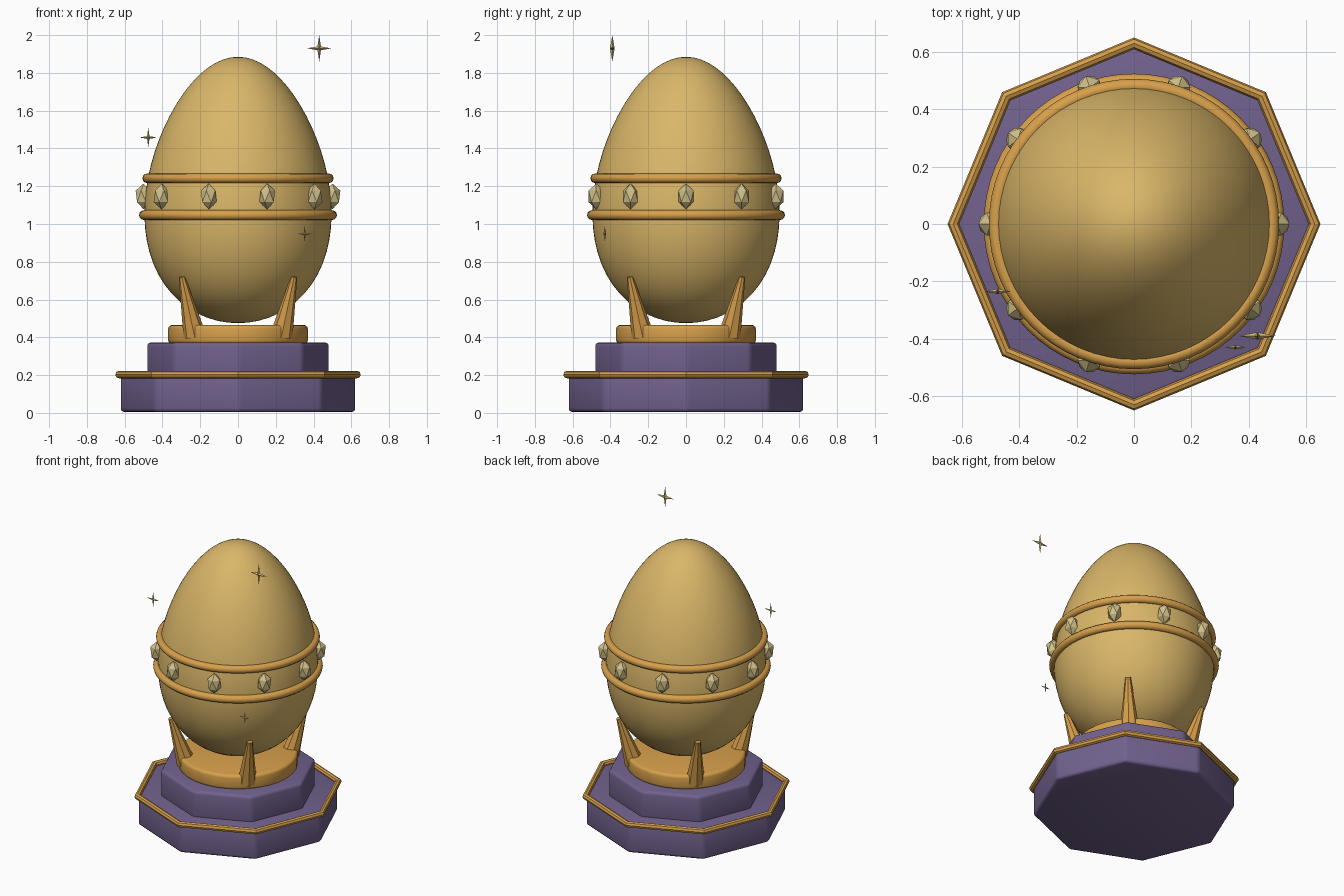
import bpy, bmesh
from math import sin, cos, pi, radians
from mathutils import Vector

if "Cube" in bpy.data.objects:
    bpy.data.objects.remove(bpy.data.objects["Cube"])


def material(name, colour):
    m = bpy.data.materials.new(name)
    m.use_nodes = True
    m.diffuse_color = (*colour, 1)
    m.node_tree.nodes["Principled BSDF"].inputs["Base Color"].default_value = (*colour, 1)
    return m


SHELL = material("pale gold shell", (0.70, 0.47, 0.14))
TRIM = material("warm gold trim", (0.68, 0.35, 0.07))
PURPLE = material("dusty purple", (0.165, 0.12, 0.265))
GEM = material("pale gem", (0.64, 0.53, 0.25))
SPARK = material("sparkle gold", (0.62, 0.48, 0.18))


def finish(name, mat, smooth=None):
    ob = bpy.context.object
    ob.name = name
    ob.data.materials.clear()
    ob.data.materials.append(mat)
    if smooth:
        bpy.ops.object.shade_smooth_by_angle(angle=radians(smooth))
    return ob


def mesh_object(name, bm, mat, smooth=None):
    bmesh.ops.recalc_face_normals(bm, faces=bm.faces[:])
    me = bpy.data.meshes.new(name)
    bm.to_mesh(me)
    bm.free()
    ob = bpy.data.objects.new(name, me)
    bpy.context.collection.objects.link(ob)
    bpy.ops.object.select_all(action='DESELECT')
    ob.select_set(True)
    bpy.context.view_layer.objects.active = ob
    return finish(name, mat, smooth)


def tier(name, sides, radius, low, high, bevel, mat):
    """Bevelled prism with a corner on the x axis."""
    bm = bmesh.new()
    ring = [bm.verts.new((radius * cos(2 * pi * i / sides), radius * sin(2 * pi * i / sides), low))
            for i in range(sides)]
    base = bm.faces.new(ring)
    top = bmesh.ops.extrude_face_region(bm, geom=[base])["geom"]
    for v in top:
        if isinstance(v, bmesh.types.BMVert):
            v.co.z = high
    ob = mesh_object(name, bm, mat)
    mod = ob.modifiers.new("soft edges", 'BEVEL')
    mod.width = bevel
    mod.segments = 3
    mod.limit_method = 'ANGLE'
    mod.angle_limit = radians(30)
    bpy.ops.object.modifier_apply(modifier=mod.name)
    bpy.ops.object.shade_smooth_by_angle(angle=radians(32))


def band(name, major, minor, z, segments, sides, smooth=None):
    bpy.ops.mesh.primitive_torus_add(major_radius=major, minor_radius=minor, location=(0, 0, z),
                                     major_segments=segments, minor_segments=sides)
    finish(name, TRIM, smooth)


# Stepped octagonal pedestal
tier("pedestal_base", 8, 0.625, 0.005, 0.2, 0.02, PURPLE)
tier("pedestal_step", 8, 0.485, 0.18, 0.372, 0.02, PURPLE)
band("pedestal_trim", 0.63, 0.02, 0.203, 8, 8)
tier("egg_cup", 32, 0.37, 0.365, 0.465, 0.02, TRIM)

# Egg: a sphere squeezed towards its top
bpy.ops.mesh.primitive_uv_sphere_add(segments=64, ring_count=32, radius=1)
egg = finish("egg", SHELL, 60)
for v in egg.data.vertices:
    squeeze = 0.487 * (1 - 0.19 * v.co.z)
    v.co = (v.co.x * squeeze, v.co.y * squeeze, 1.18 + 0.705 * v.co.z)

# Bands round the egg
band("lower_band", 0.498, 0.026, 1.047, 64, 12, 60)
band("upper_band", 0.481, 0.025, 1.242, 64, 12, 60)

# Gems between the bands
for i in range(10):
    a = 2 * pi * i / 10
    bpy.ops.mesh.primitive_ico_sphere_add(subdivisions=1, radius=1, rotation=(0, 0, a),
                                          location=(0.5 * cos(a), 0.5 * sin(a), 1.146))
    finish(f"gem_{i + 1}", GEM).scale = (0.047, 0.047, 0.068)

# Four tapered claws leaning out from the cup to hold the egg
for i in range(4):
    a = pi / 4 + i * pi / 2
    out = Vector((cos(a), sin(a), 0))
    foot = out * 0.325 + Vector((0, 0, 0.41))
    tip = out * 0.42 + Vector((0, 0, 0.72))
    axis = tip - foot
    bpy.ops.mesh.primitive_cone_add(vertices=8, radius1=0.06, radius2=0.017, depth=axis.length,
                                    location=(foot + tip) / 2)
    claw = finish(f"claw_{i + 1}", TRIM, 30)
    claw.rotation_mode = 'QUATERNION'
    claw.rotation_quaternion = axis.to_track_quat('Z', 'Y')

# Four-pointed sparkles floating beside the egg
for i, (x, y, z, size) in enumerate([(0.43, -0.39, 1.93, 0.07),
                                     (-0.475, -0.235, 1.458, 0.05),
                                     (0.353, -0.43, 0.948, 0.04)]):
    bm = bmesh.new()
    rim = []
    for k in range(8):
        r = 0.2 * size if k % 2 else size
        a = k * pi / 4
        rim.append(bm.verts.new((x + 0.93 * r * cos(a), y, z + r * sin(a))))
    for side in (-1, 1):
        peak = bm.verts.new((x, y + side * 0.18 * size, z))
        for k in range(8):
            bm.faces.new((rim[k], rim[(k + 1) % 8], peak))
    mesh_object(f"sparkle_{i + 1}", bm, SPARK)
